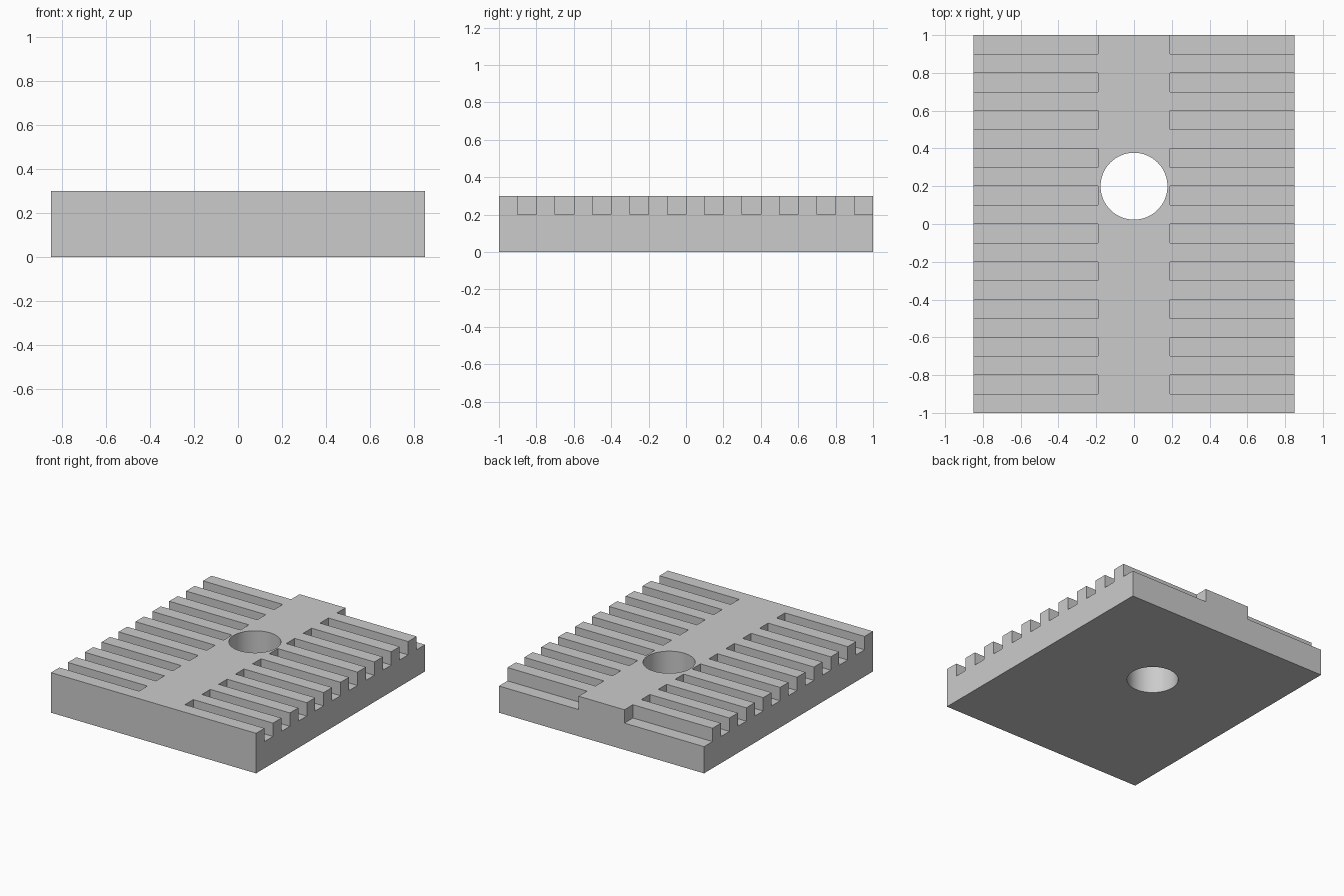
import bpy
import bmesh
from mathutils import Matrix, Vector

cube = bpy.data.objects.get("Cube")
if cube:
    bpy.data.objects.remove(cube, do_unlink=True)

HALF_X, HEIGHT, SLOT_FLOOR = 0.85, 0.3, 0.2
SPINE = 0.19          # half width of the solid centre strip
SLOT, PITCH = 0.1, 0.2

grey = bpy.data.materials.new("light_grey")
grey.use_nodes = True
colour = (0.6, 0.6, 0.6, 1)
grey.diffuse_color = colour
grey.node_tree.nodes["Principled BSDF"].inputs["Base Color"].default_value = colour


def add_box(bm, low, high):
    low, high = Vector(low), Vector(high)
    place = Matrix.Translation((low + high) / 2) @ Matrix.Diagonal((*(high - low), 1))
    bmesh.ops.create_cube(bm, size=1, matrix=place)


def finish(name, bm):
    mesh = bpy.data.meshes.new(name)
    bm.to_mesh(mesh)
    bm.free()
    mesh.materials.append(grey)
    obj = bpy.data.objects.new(name, mesh)
    bpy.context.collection.objects.link(obj)
    return obj


# Solid block
bm = bmesh.new()
add_box(bm, (-HALF_X, -1, 0), (HALF_X, 1, HEIGHT))
plate = finish("slotted_plate", bm)

# Side slots, the last one open at the back edge
bm = bmesh.new()
for i in range(10):
    y = -0.9 + i * PITCH
    end = y + SLOT if i < 9 else 1.1
    add_box(bm, (SPINE, y, SLOT_FLOOR), (1, end, 0.5))
    add_box(bm, (-1, y, SLOT_FLOOR), (-SPINE, end, 0.5))
slots = finish("slot_cutter", bm)

# Round through hole
bm = bmesh.new()
bmesh.ops.create_cone(bm, cap_ends=True, segments=64, radius1=0.177, radius2=0.177,
                      depth=1, matrix=Matrix.Translation((0, 0.2, 0.15)))
hole = finish("hole_cutter", bm)

# Cut the block, then drop the cutters
bpy.ops.object.select_all(action="DESELECT")
bpy.context.view_layer.objects.active = plate
plate.select_set(True)
for cutter in (slots, hole):
    cut = plate.modifiers.new(cutter.name, "BOOLEAN")
    cut.operation, cut.solver, cut.object = "DIFFERENCE", "EXACT", cutter
    bpy.ops.object.modifier_apply(modifier=cut.name)
    bpy.data.objects.remove(cutter, do_unlink=True)

bpy.ops.object.shade_smooth_by_angle()
